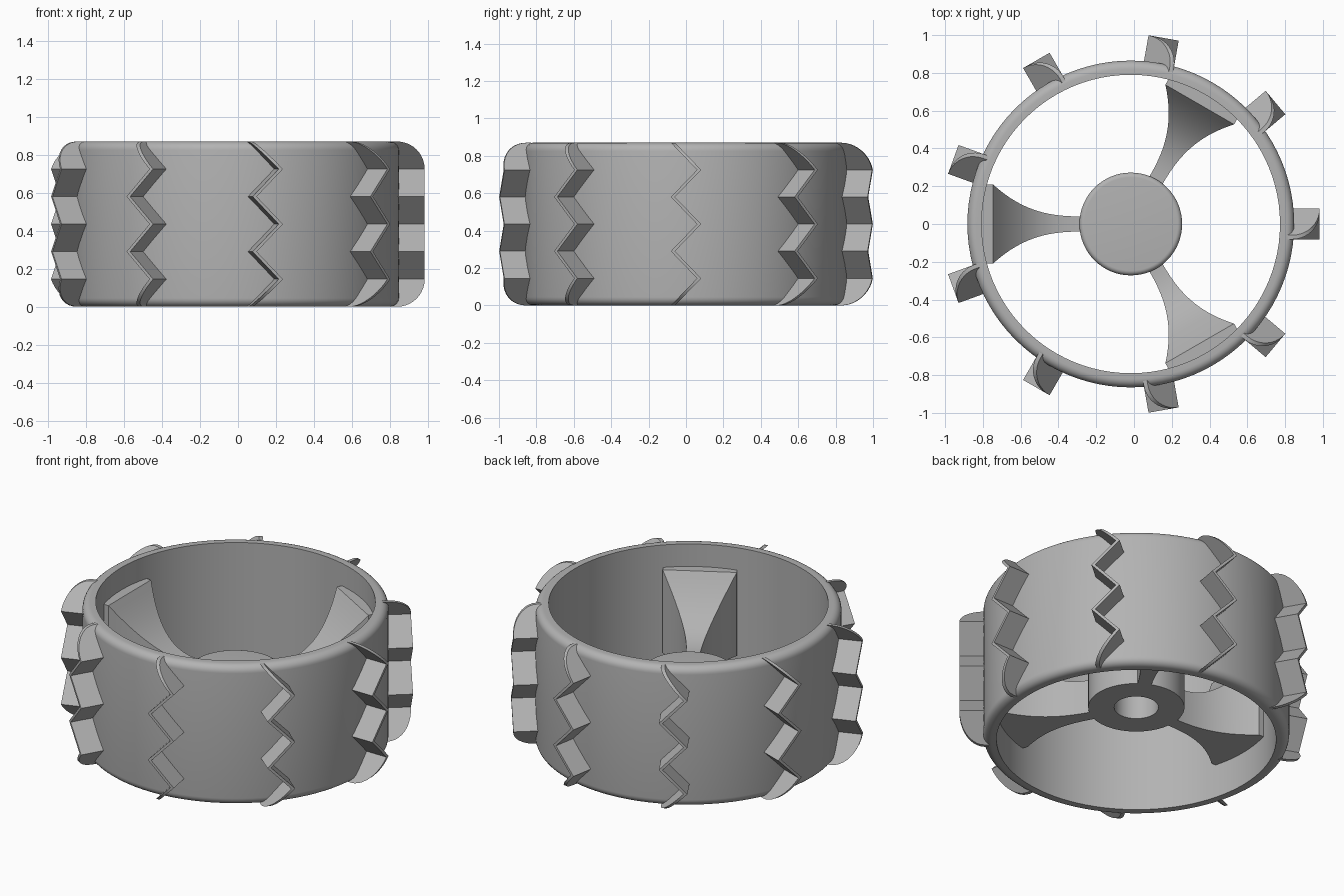
import bpy, bmesh, math
from mathutils import Matrix, Vector

if "Cube" in bpy.data.objects:
    bpy.data.objects.remove(bpy.data.objects["Cube"])

CENTRE = Vector((-0.017, 0, 0))
HEIGHT = 0.87

grey = bpy.data.materials.new("plain_grey")
grey.use_nodes = True
COLOUR = (0.45, 0.45, 0.45, 1)
grey.diffuse_color = COLOUR
grey.node_tree.nodes["Principled BSDF"].inputs["Base Color"].default_value = COLOUR


def finish(bm, name, angle=0, smooth=30):
    """Turn a bmesh into a shaded object, rotated about the wheel axis."""
    bmesh.ops.remove_doubles(bm, verts=bm.verts, dist=1e-5)
    bmesh.ops.recalc_face_normals(bm, faces=bm.faces)
    mesh = bpy.data.meshes.new(name)
    bm.to_mesh(mesh)
    bm.free()
    mesh.materials.append(grey)
    obj = bpy.data.objects.new(name, mesh)
    bpy.context.collection.objects.link(obj)
    obj.matrix_world = Matrix.Translation(CENTRE) @ Matrix.Rotation(math.radians(angle), 4, "Z")
    bpy.ops.object.select_all(action="DESELECT")
    obj.select_set(True)
    bpy.context.view_layer.objects.active = obj
    bpy.ops.object.shade_smooth_by_angle(angle=math.radians(smooth))
    return obj


def lathe(name, profile, closed, steps=96):
    """Spin a radius/height profile around z."""
    bm = bmesh.new()
    verts = [bm.verts.new((r, 0, z)) for r, z in profile]
    edges = [bm.edges.new(pair) for pair in zip(verts, verts[1:])]
    if closed:
        edges.append(bm.edges.new((verts[-1], verts[0])))
    bmesh.ops.spin(bm, geom=verts + edges, cent=(0, 0, 0), axis=(0, 0, 1),
                   angle=math.tau, steps=steps, use_merge=True)
    return finish(bm, name)


def fillet(r, z, radius, start, end, n=6):
    """Arc points around a corner centre, angles in degrees."""
    angles = [math.radians(start + (end - start) * i / n) for i in range(n + 1)]
    return [(r + radius * math.cos(a), z + radius * math.sin(a)) for a in angles]


def sweep(bm, sections):
    """Skin a list of four-point sections into a closed solid."""
    rings = [[bm.verts.new(p) for p in s] for s in sections]
    for a, b in zip(rings, rings[1:]):
        for i in range(4):
            j = (i + 1) % 4
            bm.faces.new((a[i], a[j], b[j], b[i]))
    bm.faces.new(rings[0])
    bm.faces.new(rings[-1])


# Rim: thin band with rounded outer edges
OUTER, INNER, ROUND = 0.865, 0.79, 0.045
lathe("rim", [(INNER, 0)] + fillet(OUTER - ROUND, ROUND, ROUND, -90, 0)
      + fillet(OUTER - ROUND, HEIGHT - ROUND, ROUND, 0, 90) + [(INNER, HEIGHT)], True)

# Hub: closed top with rounded edge, axle hole from below
HUB_R, HUB_LOW, HUB_TOP, HOLE_R = 0.272, 0.21, 0.45, 0.125
lathe("hub", [(0, HUB_TOP - 0.06), (HOLE_R, HUB_TOP - 0.06), (HOLE_R, HUB_LOW), (HUB_R, HUB_LOW)]
      + fillet(HUB_R - 0.025, HUB_TOP - 0.025, 0.025, 0, 90) + [(0, HUB_TOP)], False, 64)

# Spokes: flat underside, flaring in width and height towards the rim
for n, angle in enumerate((60, 180, 300)):
    sections = []
    steps = 20
    for i in range(steps + 2):
        t = min(i / steps, 1)
        flare = t ** 2.6
        r = 0.25 + 0.48 * t if i <= steps else 0.80
        w = 0.04 + 0.17 * flare
        top = 0.42 + 0.31 * flare
        sections.append([(r, -w, HUB_LOW), (r, w, HUB_LOW), (r, w, top), (r, -w, top)])
    bm = bmesh.new()
    sweep(bm, sections)
    finish(bm, f"spoke_{n + 1}", angle)

# Treads: nine zigzag fins with rounded ends
PITCH = HEIGHT / 6
SWING, HALF, ROOT = 0.07, 0.011, 0.83


def tread_sections():
    lower = []
    for i in range(11):
        a = math.pi / 2 * i / 10
        lower.append((PITCH * (1 - math.cos(a)), 0.855 + PITCH * math.sin(a)))
    upper = [(HEIGHT - z, r) for z, r in reversed(lower)]
    middle = [(PITCH * k, 1.0) for k in (2, 3, 4)]
    for z, r in lower + middle + upper:
        phase = (z / PITCH) % 2
        y = SWING * (1 - 2 * abs(phase - 1))
        yield [(ROOT, y - HALF, z), (r, y - HALF, z), (r, y + HALF, z), (ROOT, y + HALF, z)]


for n in range(9):
    bm = bmesh.new()
    sweep(bm, list(tread_sections()))
    finish(bm, f"tread_{n + 1}", n * 40)
